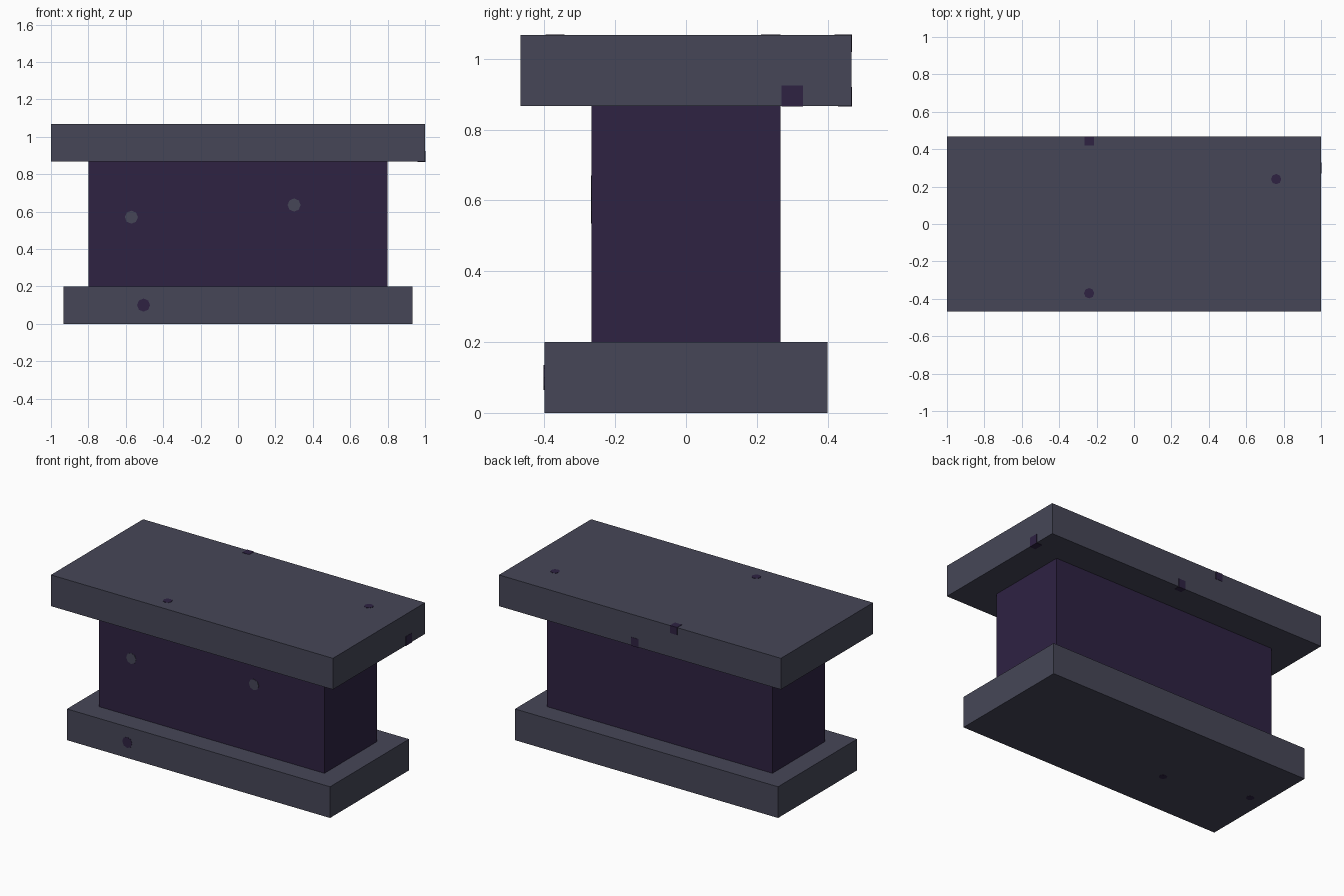
import bpy, bmesh
from mathutils import Vector, Matrix

if "Cube" in bpy.data.objects:
    bpy.data.objects.remove(bpy.data.objects["Cube"])


def material(name, rgb):
    m = bpy.data.materials.new(name)
    m.diffuse_color = (*rgb, 1)
    m.use_nodes = True
    m.node_tree.nodes["Principled BSDF"].inputs["Base Color"].default_value = m.diffuse_color
    return m


GREY = material("slate grey", (0.061, 0.062, 0.096))
PURPLE = material("dark purple", (0.0275, 0.016, 0.055))


def finish(name, bm, mat):
    me = bpy.data.meshes.new(name)
    bm.to_mesh(me)
    bm.free()
    me.materials.append(mat)
    ob = bpy.data.objects.new(name, me)
    bpy.context.collection.objects.link(ob)
    return ob


def box(name, lo, hi, mat):
    lo, hi = Vector(lo), Vector(hi)
    bm = bmesh.new()
    bmesh.ops.create_cube(bm, size=1, matrix=Matrix.Translation((lo + hi) / 2)
                          @ Matrix.Diagonal((*(hi - lo), 1)))
    return finish(name, bm, mat)


def fleck(name, pos, normal, size, mat):
    """Thin eight-sided plate lying on a face."""
    rot = Vector(normal).to_track_quat('Z', 'Y').to_matrix().to_4x4()
    bm = bmesh.new()
    bmesh.ops.create_cone(bm, cap_ends=True, segments=8, radius1=size / 2,
                          radius2=size / 2, depth=0.004,
                          matrix=Matrix.Translation(pos) @ rot)
    return finish(name, bm, mat)


# Base slab, body block and overhanging top slab
box("base_slab", (-0.933, -0.4, 0), (0.933, 0.4, 0.2), GREY)
box("body_block", (-0.8, -0.267, 0.2), (0.8, 0.267, 0.867), PURPLE)
box("top_slab", (-1, -0.467, 0.867), (1, 0.467, 1.067), GREY)

# Flecks in the middle of faces
for i, (pos, n, size, mat) in enumerate([
    ((-0.57, -0.267, 0.57), (0, -1, 0), 0.07, GREY),
    ((0.30, -0.267, 0.635), (0, -1, 0), 0.07, GREY),
    ((-0.505, -0.4, 0.10), (0, -1, 0), 0.07, PURPLE),
    ((0.76, 0.24, 1.067), (0, 0, 1), 0.055, PURPLE),
    ((-0.24, -0.37, 1.067), (0, 0, 1), 0.055, PURPLE),
    ((-0.30, -0.10, 0.001), (0, 0, -1), 0.05, PURPLE),
    ((-0.835, 0.035, 0.001), (0, 0, -1), 0.05, PURPLE),
]):
    fleck(f"fleck_{i + 1}", pos, n, size, mat)

# Flecks that wrap over the edges of the top slab
box("edge_fleck_right", (0.96, 0.27, 0.865), (1.002, 0.33, 0.925), PURPLE)
box("edge_fleck_back_low", (0.01, 0.43, 0.865), (0.06, 0.469, 0.92), PURPLE)
box("edge_fleck_back_high", (-0.265, 0.42, 1.02), (-0.215, 0.469, 1.069), PURPLE)
